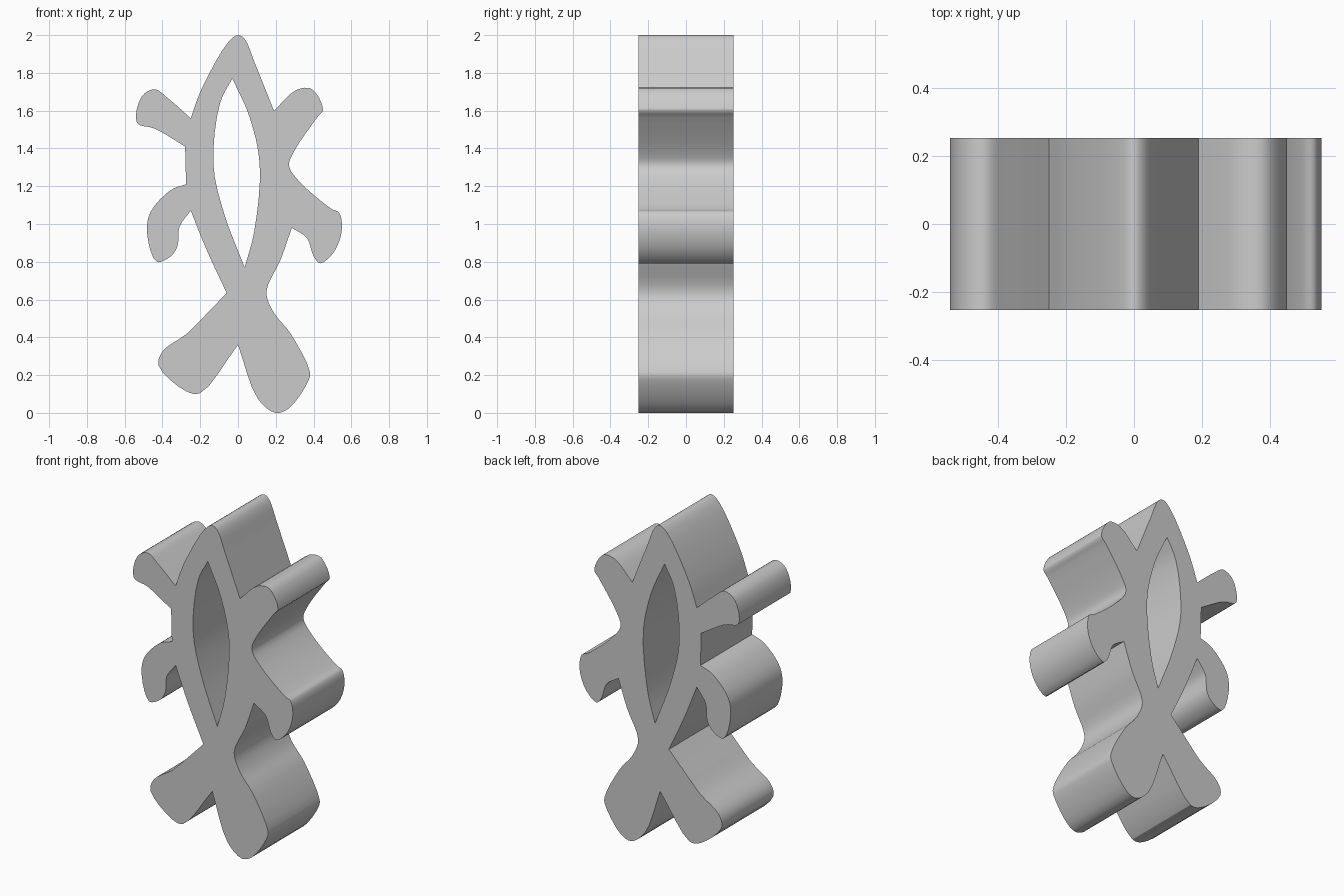
import bpy, bmesh, math
from mathutils import Vector

if "Cube" in bpy.data.objects:
    bpy.data.objects.remove(bpy.data.objects["Cube"])

HALF_DEPTH = 0.252

# Outline (x, z), clockwise: each run is smooth and starts at a sharp corner
outline = [
    # pointed top
    [(-.25, 1.56), (-.195, 1.71), (-.05, 1.965), (0, 2), (.035, 1.98), (.09, 1.85)],
    # right upper and middle limbs
    [(.19, 1.60), (.31, 1.71), (.39, 1.715), (.45, 1.605), (.42, 1.565), (.30, 1.39),
     (.27, 1.31), (.32, 1.23), (.495, 1.08), (.535, 1.06), (.55, .97),
     (.51, .855), (.435, .792), (.40, .83), (.365, .925)],
    # right flank and right foot
    [(.285, .98), (.225, .81), (.15, .64), (.19, .53), (.275, .425), (.38, .22),
     (.375, .175), (.27, .025), (.20, 0), (.105, .075)],
    # left foot
    [(0, .36), (-.20, .105), (-.275, .115), (-.42, .25), (-.40, .325),
     (-.27, .42), (-.185, .505)],
    # left flank
    [(-.06, .635), (-.165, .86)],
    # left middle limb
    [(-.25, 1.07), (-.31, .985), (-.32, .885), (-.355, .83), (-.43, .80),
     (-.48, .94), (-.465, 1.06), (-.355, 1.18)],
    # straight left side
    [(-.275, 1.21)],
    # left upper limb
    [(-.28, 1.41), (-.44, 1.505), (-.535, 1.535), (-.51, 1.675), (-.44, 1.713),
     (-.37, 1.665)],
]
# Leaf-shaped opening
opening = [
    [(-.03, 1.77), (.06, 1.57), (.115, 1.315), (.085, .955)],
    [(.035, .77), (-.075, 1.06), (-.13, 1.315), (-.095, 1.64)],
]


def smooth_run(pts, steps=4):
    """Centripetal Catmull-Rom through pts, last point left out."""
    p = [Vector(q) for q in pts]
    p = [2 * p[0] - p[1]] + p + [2 * p[-1] - p[-2]]
    out = []
    for a, b, c, d in zip(p, p[1:], p[2:], p[3:]):
        t1 = (b - a).length ** .5
        t2 = t1 + (c - b).length ** .5
        t3 = t2 + (d - c).length ** .5
        for i in range(steps):
            t = t1 + (t2 - t1) * i / steps
            a1 = a.lerp(b, t / t1)
            a2 = b.lerp(c, (t - t1) / (t2 - t1))
            a3 = c.lerp(d, (t - t2) / (t3 - t2))
            b1 = a1.lerp(a2, t / t2)
            b2 = a2.lerp(a3, (t - t1) / (t3 - t1))
            out.append(b1.lerp(b2, (t - t1) / (t2 - t1)))
    return out


def add_loop(curve, runs):
    pts = []
    for i, run in enumerate(runs):
        pts += smooth_run(run + [runs[(i + 1) % len(runs)][0]])
    spline = curve.splines.new('POLY')
    spline.points.add(len(pts) - 1)
    for sp, q in zip(spline.points, pts):
        sp.co = (q.x, q.y, 0, 1)
    spline.use_cyclic_u = True


# Extruded plate with the opening
curve = bpy.data.curves.new("figure_plate", 'CURVE')
curve.dimensions = '2D'
curve.fill_mode = 'BOTH'
curve.extrude = HALF_DEPTH
add_loop(curve, outline)
add_loop(curve, opening)
plate = bpy.data.objects.new("figure_plate", curve)
bpy.context.collection.objects.link(plate)
plate.rotation_euler.x = math.pi / 2
bpy.context.view_layer.objects.active = plate
plate.select_set(True)
bpy.ops.object.convert(target='MESH')
bpy.ops.object.transform_apply(rotation=True)

# Weld the caps to the walls
bm = bmesh.new()
bm.from_mesh(plate.data)
bmesh.ops.remove_doubles(bm, verts=bm.verts, dist=1e-4)
bmesh.ops.recalc_face_normals(bm, faces=bm.faces)
bm.to_mesh(plate.data)
bm.free()
bpy.ops.object.shade_smooth_by_angle(angle=math.radians(25))
